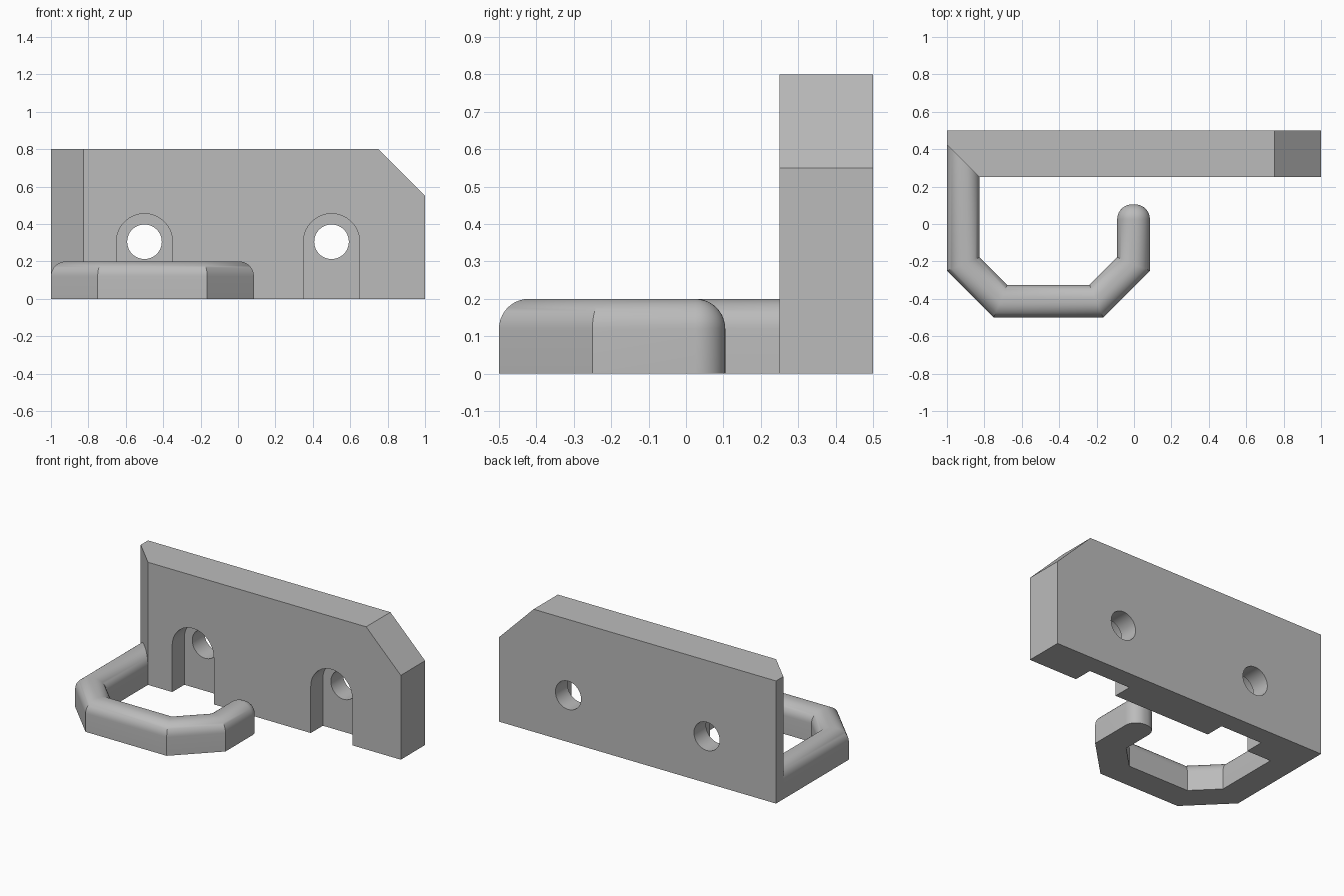
import bpy, bmesh
from math import sin, cos, pi, radians
from mathutils import Vector

cube = bpy.data.objects.get("Cube")
if cube:
    bpy.data.objects.remove(cube, do_unlink=True)

grey = bpy.data.materials.new("plain grey")
grey.use_nodes = True
COLOUR = (0.5, 0.5, 0.5, 1)
grey.diffuse_color = COLOUR
grey.node_tree.nodes["Principled BSDF"].inputs["Base Color"].default_value = COLOUR


def finish(bm, name):
    bmesh.ops.recalc_face_normals(bm, faces=bm.faces)
    mesh = bpy.data.meshes.new(name)
    bm.to_mesh(mesh)
    bm.free()
    mesh.materials.append(grey)
    ob = bpy.data.objects.new(name, mesh)
    bpy.context.collection.objects.link(ob)
    return ob


def smooth(ob):
    bpy.ops.object.select_all(action='DESELECT')
    ob.select_set(True)
    bpy.context.view_layer.objects.active = ob
    bpy.ops.object.shade_smooth_by_angle(angle=radians(30))


def prism(name, outline, y0, y1):
    """Extrude an x-z outline from y0 to y1."""
    bm = bmesh.new()
    face = bm.faces.new([bm.verts.new((x, y0, z)) for x, z in outline])
    new = bmesh.ops.extrude_face_region(bm, geom=[face])["geom"]
    bmesh.ops.translate(bm, vec=(0, y1 - y0, 0),
                        verts=[v for v in new if isinstance(v, bmesh.types.BMVert)])
    return finish(bm, name)


def arc(cx, cz, r, start, end, steps):
    return [(cx + r * cos(start + (end - start) * i / steps),
             cz + r * sin(start + (end - start) * i / steps)) for i in range(steps + 1)]


# Back plate with a sloped top corner
plate = prism("back_plate", [(-1, 0), (1, 0), (1, 0.55), (0.75, 0.8), (-1, 0.8)], 0.25, 0.5)

# Vertical chamfer where the hook meets the plate
bm = bmesh.new()
bm.from_mesh(plate.data)
cut = bmesh.ops.bisect_plane(bm, geom=bm.verts[:] + bm.edges[:] + bm.faces[:],
                             plane_co=(-0.825, 0.25, 0), plane_no=(-1, -1, 0), clear_outer=True)
bmesh.ops.holes_fill(bm, edges=[e for e in bm.edges if e.is_boundary], sides=0)
bmesh.ops.recalc_face_normals(bm, faces=bm.faces)
bm.to_mesh(plate.data)
bm.free()

# Screw holes and the arched recesses in front of them
HOLE_Z = 0.305
cutters = []
for side, x in (("right", -0.5), ("left", 0.5)):
    slot = [(x - 0.15, -0.1), (x + 0.15, -0.1)] + arc(x, HOLE_Z, 0.15, 0, pi, 32)
    cutters.append(prism(side + "_recess_cutter", slot, 0.1, 0.375))
    hole = arc(x, HOLE_Z, 0.0925, 0, 2 * pi, 48)[:-1]
    cutters.append(prism(side + "_hole_cutter", hole, 0.05, 0.6))
for cutter in cutters:
    cutter.hide_render = True
    mod = plate.modifiers.new(cutter.name, 'BOOLEAN')
    mod.object = cutter
    mod.operation = 'DIFFERENCE'
    mod.solver = 'EXACT'
bpy.context.view_layer.objects.active = plate
for mod in list(plate.modifiers):
    bpy.ops.object.modifier_apply(modifier=mod.name)
for cutter in cutters:
    bpy.data.objects.remove(cutter, do_unlink=True)
smooth(plate)

# Hook: flat-bottomed, round-topped bar swept along a mitred path
FILLET, FLAT, CENTRE_Z = 0.08, 0.0075, 0.12
path = [Vector(p) for p in ((-0.9125, 0.3375), (-0.9125, -0.214), (-0.714, -0.4125),
                            (-0.201, -0.4125), (-0.0025, -0.214), (-0.0025, 0.025))]


def section(scale):
    """Half-round profile as (sideways, height) pairs."""
    r = FILLET * scale
    right = arc(FLAT, CENTRE_Z, r, 0, pi / 2, 10)
    left = arc(-FLAT, CENTRE_Z, r, pi / 2, pi, 10)
    return [(FLAT + r, 0)] + right + left + [(-FLAT - r, 0)]


def normal(a, b):
    d = (b - a).normalized()
    return Vector((-d.y, d.x))


stations = []
for i, p in enumerate(path):
    if i == 0:
        mitre = Vector((1, -1))
    elif i == len(path) - 1:
        mitre = Vector((-1, 0))
    else:
        n1, n2 = normal(path[i - 1], p), normal(p, path[i + 1])
        mitre = (n1 + n2) / (1 + n1.dot(n2))
    stations.append((p, mitre, 1))
# Rounded free end
for i in range(1, 11):
    t = pi / 2 * i / 10
    stations.append((path[-1] + Vector((0, FILLET * sin(t))), Vector((-1, 0)), cos(t)))

bm = bmesh.new()
rings = []
for p, mitre, scale in stations:
    ring = []
    for u, z in section(scale):
        q = p + mitre * u
        ring.append(bm.verts.new((q.x, q.y, z)))
    rings.append(ring)
for a, b in zip(rings, rings[1:]):
    for i in range(len(a)):
        j = (i + 1) % len(a)
        bm.faces.new((a[i], a[j], b[j], b[i]))
bm.faces.new(rings[0])
bm.faces.new(rings[-1])
bmesh.ops.remove_doubles(bm, verts=bm.verts, dist=0.0002)
smooth(finish(bm, "hook"))
